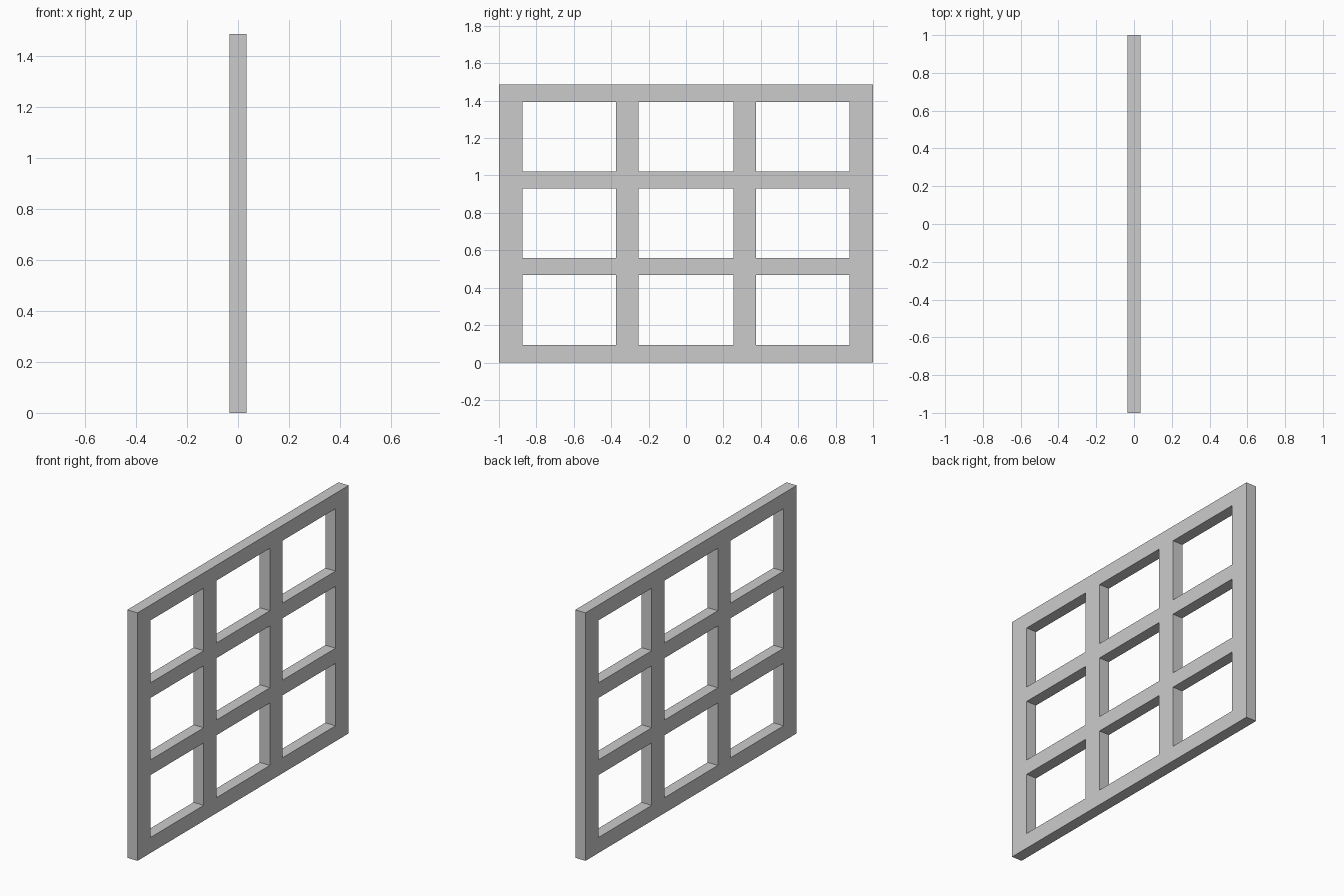
import bpy, bmesh

if "Cube" in bpy.data.objects:
    bpy.data.objects.remove(bpy.data.objects["Cube"])

# Cut lines of the lattice: bars and openings alternate along each axis
YS = [-1.0, -0.875, -0.373, -0.254, 0.254, 0.373, 0.875, 1.0]
ZS = [0.0, 0.093, 0.467, 0.558, 0.929, 1.02, 1.394, 1.486]
HALF = 0.034

bm = bmesh.new()
grid = [[bm.verts.new((-HALF, y, z)) for z in ZS] for y in YS]

# Flat lattice sheet, leaving out the nine openings
for i in range(len(YS) - 1):
    for j in range(len(ZS) - 1):
        if i % 2 and j % 2:
            continue
        bm.faces.new((grid[i][j], grid[i + 1][j], grid[i + 1][j + 1], grid[i][j + 1]))

# Thickness of the panel
ext = bmesh.ops.extrude_face_region(bm, geom=bm.faces[:], use_keep_orig=True)
moved = [g for g in ext["geom"] if isinstance(g, bmesh.types.BMVert)]
bmesh.ops.translate(bm, verts=moved, vec=(2 * HALF, 0, 0))
bmesh.ops.recalc_face_normals(bm, faces=bm.faces[:])

mesh = bpy.data.meshes.new("lattice_frame")
bm.to_mesh(mesh)
bm.free()
bpy.context.collection.objects.link(bpy.data.objects.new("lattice_frame", mesh))
